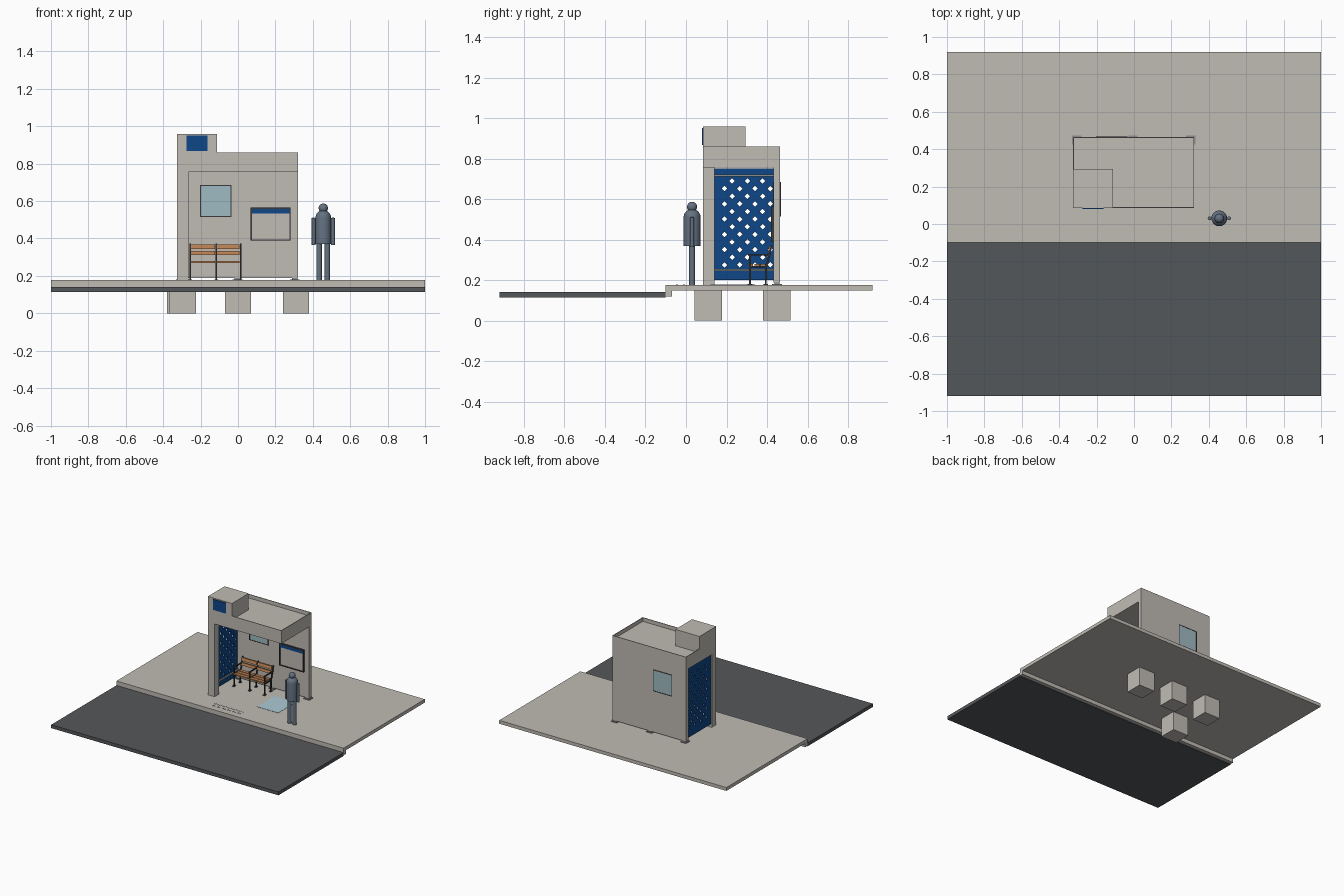
import bpy, bmesh, math
from mathutils import Vector

if "Cube" in bpy.data.objects:
    bpy.data.objects.remove(bpy.data.objects["Cube"])


def mat(name, rgb):
    m = bpy.data.materials.new(name)
    lin = [((c / 255 + 0.055) / 1.055) ** 2.4 for c in rgb]
    m.diffuse_color = (*lin, 1)
    m.use_nodes = True
    m.node_tree.nodes["Principled BSDF"].inputs["Base Color"].default_value = m.diffuse_color
    return m


CONCRETE = mat("concrete", (192, 188, 181))
ASPHALT = mat("asphalt", (84, 87, 90))
BLUE = mat("panel_blue", (14, 70, 135))
GLASS = mat("pale_glass", (160, 187, 195))
WOOD = mat("bench_wood", (186, 128, 82))
DARK = mat("dark_metal", (58, 58, 60))
STEEL = mat("steel_grey", (140, 142, 143))
FIGURE = mat("figure_slate", (100, 114, 130))
MARKING = mat("floor_marking", (172, 203, 214))


def finish(name, bm, m, smooth=False):
    bmesh.ops.recalc_face_normals(bm, faces=bm.faces)
    me = bpy.data.meshes.new(name)
    bm.to_mesh(me)
    bm.free()
    me.materials.append(m)
    ob = bpy.data.objects.new(name, me)
    bpy.context.collection.objects.link(ob)
    if smooth:
        bpy.ops.object.select_all(action='DESELECT')
        ob.select_set(True)
        bpy.context.view_layer.objects.active = ob
        bpy.ops.object.shade_smooth_by_angle(angle=math.radians(40))
    return ob


def add_box(bm, x, y, z):
    vs = bmesh.ops.create_cube(bm, size=1)["verts"]
    for v in vs:
        v.co = Vector([(a + b) / 2 + c * (b - a) for c, (a, b) in zip(v.co, (x, y, z))])


def boxes(name, m, *specs):
    bm = bmesh.new()
    for s in specs:
        add_box(bm, *s)
    return finish(name, bm, m)


def frame(name, m, x, y, z, t):
    """Rectangular border in the xz plane."""
    return boxes(name, m,
                 (x, y, (z[0], z[0] + t)), (x, y, (z[1] - t, z[1])),
                 ((x[0], x[0] + t), y, (z[0] + t, z[1] - t)),
                 ((x[1] - t, x[1]), y, (z[0] + t, z[1] - t)))


def lathe(name, m, profile, loc, n=24):
    """Spin an (r, z) profile around a vertical axis."""
    bm = bmesh.new()
    vs = [bm.verts.new((r, 0, z)) for r, z in profile]
    es = [bm.edges.new(p) for p in zip(vs, vs[1:])]
    bmesh.ops.spin(bm, geom=vs + es, cent=(0, 0, 0), axis=(0, 0, 1),
                   angle=math.tau, steps=n)
    bmesh.ops.remove_doubles(bm, verts=bm.verts, dist=1e-5)
    bmesh.ops.translate(bm, verts=bm.verts, vec=loc)
    return finish(name, bm, m, True)


G = 0.177  # pavement level
X0, X1, Y0, Y1 = -0.325, 0.322, 0.085, 0.465  # shelter footprint
WY = 0.433  # inner face of back wall

# Ground slabs and buried footings
boxes("road", ASPHALT, ((-1, 1), (-0.92, -0.10), (0.115, 0.142)))
boxes("pavement", CONCRETE, ((-1, 1), (-0.07, 0.92), (0.15, G)))
boxes("kerb", CONCRETE, ((-1, 1), (-0.10, -0.07), (0.12, G)))
for i, (x, y) in enumerate([(-0.295, 0.11), (-0.31, 0.448), (0, 0.448), (0.31, 0.448)]):
    boxes(f"footing_{i}", CONCRETE, ((x - 0.07, x + 0.07), (y - 0.068, y + 0.068), (0, 0.15)))

# Shelter: back wall, corner post, roof with thin parapet, tower
boxes("back_wall", CONCRETE, ((X0, X1), (WY, Y1), (0.188, 0.756)))
boxes("corner_post", CONCRETE, ((X0, -0.265), (Y0, 0.14), (G, 0.756)))
boxes("roof", CONCRETE, ((X0, X1), (Y0, Y1), (0.756, 0.83)))
P = 0.005
boxes("parapet", CONCRETE,
      ((X0, X1), (Y0, Y0 + P), (0.83, 0.86)), ((X0, X1), (Y1 - P, Y1), (0.83, 0.86)),
      ((X0, X0 + P), (Y0 + P, Y1 - P), (0.83, 0.86)),
      ((X1 - P, X1), (Y0 + P, Y1 - P), (0.83, 0.86)))
boxes("tower", CONCRETE, ((X0, -0.113), (Y0, 0.295), (0.82, 0.96)))
boxes("tower_sign", BLUE, ((-0.275, -0.163), (0.079, Y0), (0.868, 0.952)))

# Feet under the wall
for i, x in enumerate((-0.307, -0.005, 0.304)):
    boxes(f"wall_foot_{i}", STEEL, ((x - 0.025, x + 0.025), (0.425, 0.474), (G, G + 0.005)),
          ((x - 0.015, x + 0.015), (0.436, 0.462), (G, 0.19)))

# Window through the back wall
boxes("window_glass", GLASS, ((-0.2, -0.04), (WY - 0.001, Y1 + 0.001), (0.518, 0.682)))
frame("window_frame", DARK, (-0.204, -0.036), (WY - 0.003, Y1 + 0.003), (0.514, 0.686), 0.005)

# Notice board
boxes("board_face", CONCRETE, ((0.07, 0.28), (0.425, WY), (0.392, 0.56)))
frame("board_frame", DARK, (0.068, 0.282), (0.42, WY), (0.388, 0.565), 0.007)
boxes("board_header", BLUE, ((0.075, 0.275), (0.422, 0.43), (0.534, 0.558)))

# Perforated side panel with staggered diamond holes
S = 0.0377
ys = [0.14] + [0.171 + S * i for i in range(8)]
zs = [0.2] + [0.2565 + S * i for i in range(13)] + [0.752]
bm = bmesh.new()
for i in range(len(ys) - 1):
    for j in range(len(zs) - 1):
        a, b, c, d = ys[i], ys[i + 1], zs[j], zs[j + 1]
        sq = [bm.verts.new((-0.312, y, z)) for y, z in ((a, c), (b, c), (b, d), (a, d))]
        if i > 0 and 0 < j < len(zs) - 2 and (i + j) % 2 == 0:
            h, my, mz = 0.0135, (a + b) / 2, (c + d) / 2
            tip = [bm.verts.new((-0.312, my + h * u, mz + h * v))
                   for u, v in ((0, -1), (1, 0), (0, 1), (-1, 0))]
            for k in range(4):
                bm.faces.new((sq[k], sq[(k + 1) % 4], tip[k]))
                bm.faces.new((sq[k], tip[k], tip[k - 1]))
        else:
            bm.faces.new(sq)
bmesh.ops.remove_doubles(bm, verts=bm.verts, dist=1e-4)
panel = finish("side_panel", bm, BLUE)
mod = panel.modifiers.new("thickness", 'SOLIDIFY')
mod.thickness = 0.008
mod.offset = 0
for n, z in (("lower", 0.25), ("upper", 0.718)):
    boxes(f"{n}_panel_rail", STEEL, ((-0.308, -0.296), (0.14, WY), (z - 0.005, z + 0.005)))

# Bench: three frames, slatted seat and leaning slatted back
for i, x in enumerate((-0.256, -0.117, 0.014)):
    w = (x - 0.004, x + 0.004)
    ob = boxes(f"bench_frame_{i}", DARK,
               (w, (0.312, 0.32), (G, 0.33)), (w, (0.39, 0.398), (G, 0.28)),
               (w, (0.31, 0.40), (0.262, 0.27)), (w, (0.306, 0.404), (0.322, 0.33)),
               (w, (0.394, 0.402), (0.27, 0.372)),
               ((x - 0.009, x + 0.009), (0.304, 0.328), (G, G + 0.004)),
               ((x - 0.009, x + 0.009), (0.382, 0.406), (G, G + 0.004)))
    for v in ob.data.vertices:  # lean the back uprights
        if v.co.y > 0.39 and v.co.z > 0.271:
            v.co.y += (v.co.z - 0.27) * 0.25
for i, (a, b) in enumerate(((-0.251, -0.122), (-0.112, 0.009))):
    boxes(f"bench_seat_slats_{i}", WOOD,
          *[((a, b), (y, y + 0.026), (0.27, 0.28)) for y in (0.305, 0.337, 0.369)])
    ob = boxes(f"bench_back_slats_{i}", WOOD,
               *[((a, b), (0.387, 0.395), z) for z in ((0.313, 0.333), (0.344, 0.368))])
    for v in ob.data.vertices:
        v.co.y += (v.co.z - 0.27) * 0.25

# Floor marking and raised paving studs
boxes("floor_bay", MARKING, ((0.085, 0.27), (0.12, 0.34), (G, G + 0.002)))
bm = bmesh.new()
for i in range(12):
    for y in (-0.045, -0.01):
        x = -0.19 + i * 0.022
        add_box(bm, (x - 0.005, x + 0.005), (y - 0.005, y + 0.005), (G - 0.001, G + 0.002))
finish("paving_studs", bm, CONCRETE)

# Standing figure
PX, PY = 0.456, 0.03


def arc(r, zc, a0, a1, n):
    out = []
    for i in range(n + 1):
        a = math.radians(a0 + (a1 - a0) * i / n)
        out.append((max(0, r * math.cos(a)), zc + r * math.sin(a)))
    return out


lathe("figure_torso", FIGURE, [(0, 0.37), (0.042, 0.37)] + arc(0.042, 0.51, 0, 90, 7), (PX, PY, 0))
lathe("figure_head", FIGURE, arc(0.025, 0.562, -90, 90, 12), (PX, PY, 0))
for side, s in (("left", -1), ("right", 1)):
    lathe(f"figure_{side}_leg", FIGURE, [(0, G), (0.0145, G), (0.0145, 0.375), (0, 0.375)],
          (PX + s * 0.022, PY, 0), 16)
    lathe(f"figure_{side}_arm", FIGURE, [(0, 0.365), (0.01, 0.365), (0.01, 0.51), (0, 0.512)],
          (PX + s * 0.052, PY, 0), 16)
